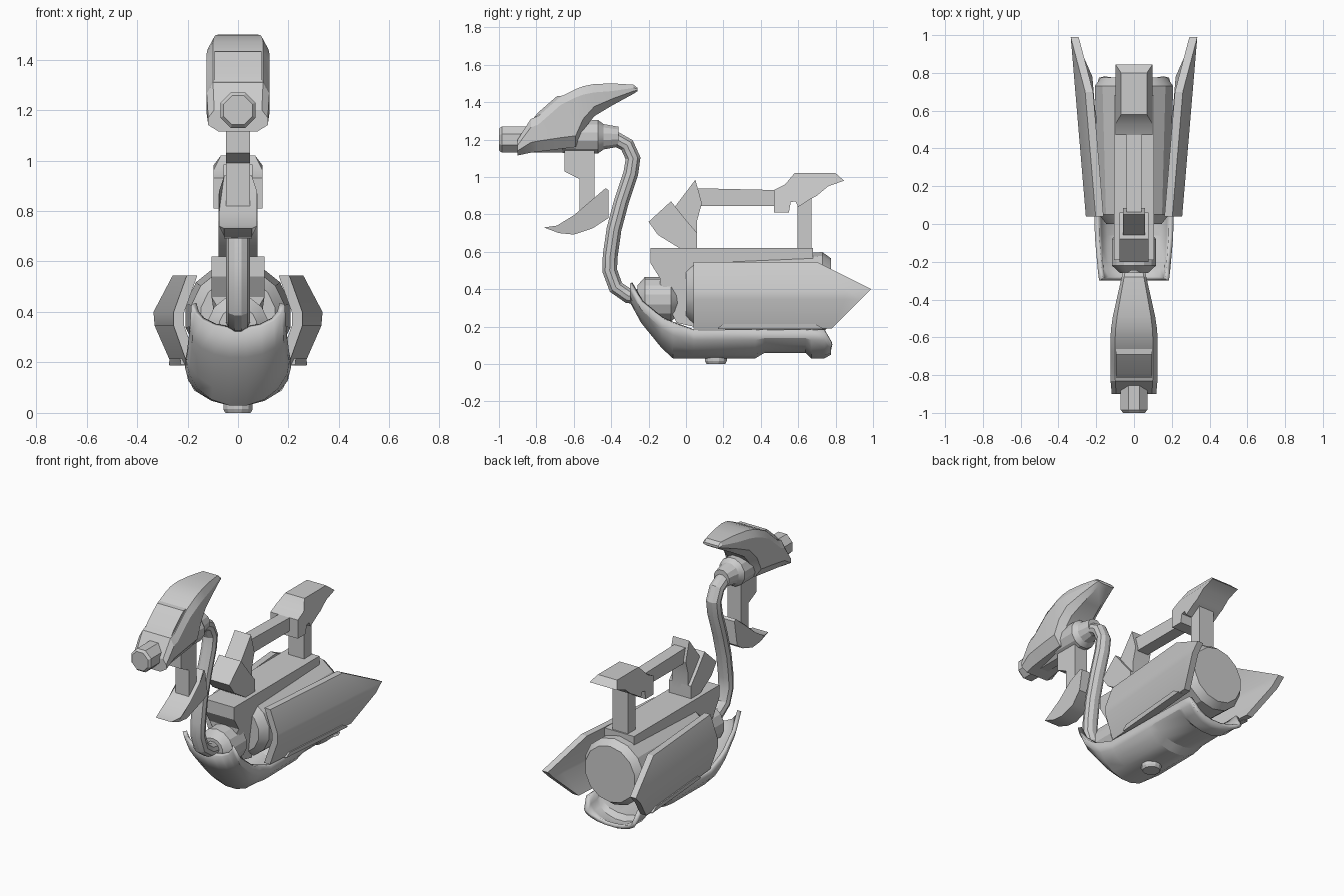
import bpy, bmesh, math
from mathutils import Vector

if "Cube" in bpy.data.objects:
    bpy.data.objects.remove(bpy.data.objects["Cube"])

grey = bpy.data.materials.new("metal_grey")
grey.diffuse_color = (0.6, 0.6, 0.6, 1)
grey.use_nodes = True
grey.node_tree.nodes["Principled BSDF"].inputs["Base Color"].default_value = grey.diffuse_color


def finish(name, bm):
    """Turn a bmesh into a named grey object."""
    bmesh.ops.recalc_face_normals(bm, faces=bm.faces)
    me = bpy.data.meshes.new(name)
    bm.to_mesh(me)
    bm.free()
    me.materials.append(grey)
    ob = bpy.data.objects.new(name, me)
    bpy.context.collection.objects.link(ob)
    return ob


def loft(name, rings, closed=True, caps=True):
    """Skin equal-length rings of points."""
    bm = bmesh.new()
    vs = [[bm.verts.new(p) for p in r] for r in rings]
    n = len(vs[0])
    for a, b in zip(vs, vs[1:]):
        for i in range(n if closed else n - 1):
            j = (i + 1) % n
            bm.faces.new((a[i], a[j], b[j], b[i]))
    if caps:
        bm.faces.new(vs[0])
        bm.faces.new(vs[-1])
    return finish(name, bm)


def slab(name, profile, width):
    """Side profile (y, z) spread across x; width is a number or a rule of (y, z)."""
    w = width if callable(width) else (lambda y, z: width)
    return loft(name, [[(s * w(y, z), y, z) for y, z in profile] for s in (-1, 1)])


def lathe(name, stations, zc, sides, vertical=False, yc=0):
    """Round part from (position, radius) stations along y, or along z."""
    rings = []
    for p, r in stations:
        ring = []
        for i in range(sides):
            a = (i + 0.5) * 2 * math.pi / sides
            c, s = r * math.cos(a), r * math.sin(a)
            ring.append((c, yc + s, p) if vertical else (c, p, zc + s))
        rings.append(ring)
    return loft(name, rings)


# Main body: tank, neck socket, spine
lathe("tank", [(0.0, 0.15), (0.05, 0.19), (0.73, 0.213), (0.775, 0.18)], 0.385, 14)
lathe("neck_socket", [(-0.26, 0.075), (-0.22, 0.12), (-0.08, 0.12), (-0.04, 0.08)], 0.345, 14)
slab("spine", [(-0.19, 0.62), (0.68, 0.62), (0.68, 0.54), (0.06, 0.54), (0.04, 0.2),
               (-0.05, 0.22), (-0.14, 0.4), (-0.14, 0.46), (-0.19, 0.54)],
     lambda y, z: 0.105 if z > 0.42 else 0.07)

# Open-topped hull: stations of y, half width, rim height, keel height
hull_rings = []
for y, w, zr, zb in [(-0.30, 0.185, 0.43, 0.33), (-0.24, 0.192, 0.33, 0.22),
                     (-0.13, 0.202, 0.245, 0.085), (-0.07, 0.207, 0.22, 0.03),
                     (0.04, 0.21, 0.18, 0.03), (0.37, 0.205, 0.18, 0.03),
                     (0.42, 0.205, 0.18, 0.06), (0.64, 0.2, 0.18, 0.06),
                     (0.67, 0.2, 0.18, 0.03), (0.74, 0.195, 0.18, 0.03),
                     (0.775, 0.185, 0.11, 0.05)]:
    hull_rings.append([(w * math.cos(i * math.pi / 9), y,
                        zr - (zr - zb) * min(1, 1.02 * math.sin(i * math.pi / 9))) for i in range(10)])
hull = loft("hull", hull_rings, closed=False, caps=False)
mod = hull.modifiers.new("thickness", 'SOLIDIFY')
mod.thickness = 0.025
mod.offset = -1
# keep the shell thickness on the inside of the U
if hull.data.polygons[4].normal.z > 0:
    mod.offset = 1
lathe("foot_knob", [(0, 0.052), (0.015, 0.06), (0.06, 0.06)], 0, 12, True, 0.16)

# Flared side panels with a bent cross-section
section = [(0.203, 0.545), (0.255, 0.40), (0.255, 0.345), (0.2, 0.19)]


def rear_y(z):
    if z > 0.5:
        return 0.7
    return 0.99 if z > 0.38 else (0.935 if z > 0.3 else 0.78)


def panel_x(x, y):
    return x + 0.08 * (y - 0.04) / 0.95


for side, label in ((-1, "left"), (1, "right")):
    bm = bmesh.new()
    # grid columns follow front, shoulder and tail edges
    cols = [lambda z: 0.04, lambda z: 0.7 if z > 0.5 else 0.85 if z > 0.3 else 0.74, rear_y]
    layers = []
    for t in (0, 0.042):
        layers.append([[bm.verts.new((side * (panel_x(x, f(z)) - t), f(z), z)) for x, z in section]
                       for f in cols])
    for L in layers:
        for c in range(2):
            for r in range(3):
                bm.faces.new((L[c][r], L[c][r + 1], L[c + 1][r + 1], L[c + 1][r]))
    border = [(0, r) for r in range(4)] + [(1, 3)] + [(2, r) for r in (3, 2, 1, 0)] + [(1, 0)]
    for (a, b), (c, d) in zip(border, border[1:] + border[:1]):
        bm.faces.new((layers[0][a][b], layers[0][c][d], layers[1][c][d], layers[1][a][b]))
    bmesh.ops.remove_doubles(bm, verts=bm.verts, dist=0.0001)
    finish(label + "_side_panel", bm)
    # Lower trim strip on the panel
    loft(label + "_panel_trim",
         [[(side * (panel_x(0.2, y) + dx), y, z) for dx, z in ((-0.02, 0.187), (0.012, 0.187),
                                                               (0.016, top), (-0.02, top))]
          for y, top in ((0.17, 0.192), (0.2, 0.215), (0.69, 0.215), (0.73, 0.192))])

# Carry handle: front grip block, upright, rail, post, rear cap
slab("handle_front_block", [(-0.2, 0.76), (-0.08, 0.87), (0.0, 0.77), (0.06, 0.7), (0.06, 0.61),
                            (-0.02, 0.61), (-0.15, 0.69)], 0.078)
slab("handle_upright", [(-0.06, 0.84), (0.05, 0.985), (0.085, 0.86), (0.06, 0.77), (0.06, 0.66), (-0.04, 0.72)],
     lambda y, z: 0.058)
slab("handle_rail", [(0.04, 0.94), (0.48, 0.93), (0.48, 0.845), (0.04, 0.845)], 0.04)
slab("handle_post", [(0.595, 0.6), (0.67, 0.6), (0.67, 0.92), (0.595, 0.92)], 0.055)
slab("handle_rear_cap", [(0.47, 0.81), (0.47, 0.93), (0.53, 0.96), (0.58, 1.02), (0.8, 1.02),
                         (0.845, 0.98), (0.76, 0.95), (0.7, 0.9), (0.67, 0.885), (0.6, 0.84),
                         (0.585, 0.87), (0.56, 0.865), (0.55, 0.81)],
     lambda y, z: 0.068 if z > 1 else 0.098)

# Curved neck tube
path = [Vector((0, y, z)) for y, z in [
    (-0.2, 0.35), (-0.31, 0.365), (-0.375, 0.41), (-0.408, 0.5), (-0.405, 0.58), (-0.385, 0.72),
    (-0.345, 0.87), (-0.295, 1.02), (-0.283, 1.1), (-0.315, 1.17), (-0.37, 1.2), (-0.45, 1.21)]]
rings = []
for i, p in enumerate(path):
    t = (path[min(i + 1, len(path) - 1)] - path[max(i - 1, 0)]).normalized()
    n = t.cross(Vector((1, 0, 0)))
    rings.append([p + 0.047 * math.cos(k * math.pi / 5) * Vector((1, 0, 0))
                  + 0.042 * math.sin(k * math.pi / 5) * n for k in range(10)])
loft("neck_tube", rings)

# Head: barrel, collar, cowl, window plate
lathe("barrel", [(-1, 0.062), (-0.985, 0.076), (-0.6, 0.076)], 1.2, 8)
lathe("head_collar", [(-0.66, 0.09), (-0.47, 0.092), (-0.44, 0.07), (-0.36, 0.055)], 1.215, 12)
cowl = []
for y, zb, zt, w in [(-0.9, 1.115, 1.2, 0.118), (-0.83, 1.13, 1.31, 0.124), (-0.79, 1.135, 1.325, 0.125),
                     (-0.67, 1.15, 1.43, 0.125), (-0.59, 1.16, 1.47, 0.124), (-0.55, 1.25, 1.485, 0.121),
                     (-0.49, 1.325, 1.497, 0.112), (-0.39, 1.385, 1.5, 0.09),
                     (-0.28, 1.445, 1.493, 0.065), (-0.258, 1.46, 1.475, 0.06)]:
    h = zt - zb
    lo, hi = min(0.06, 0.3 * h), min(0.045, 0.35 * h)
    half = [(0.65, zb), (1, zb + lo), (1, zt - hi), (0.8, zt)]
    cowl.append([(w * k, y, z) for k, z in half] + [(-w * k, y, z) for k, z in reversed(half)])
loft("head_cowl", cowl)
slab("window_plate", [(-0.815, 1.315), (-0.79, 1.345), (-0.69, 1.432), (-0.655, 1.435), (-0.66, 1.4)], 0.094)

# Hanging strut and lower fin
slab("strut", [(-0.65, 1.15), (-0.65, 1.03), (-0.57, 0.99), (-0.57, 0.76), (-0.49, 0.8), (-0.49, 1.16)], 0.048)
slab("lower_fin", [(-0.76, 0.73), (-0.69, 0.74), (-0.6, 0.795), (-0.5, 0.88), (-0.43, 0.94),
                   (-0.415, 0.93), (-0.415, 0.78), (-0.5, 0.725), (-0.6, 0.692), (-0.68, 0.7)],
     lambda y, z: 0.055 if z < 0.735 or z > 0.92 else 0.075)

# Smooth rounded surfaces, keep hard edges
bpy.ops.object.select_all(action='SELECT')
bpy.context.view_layer.objects.active = hull
bpy.ops.object.shade_smooth_by_angle(angle=math.radians(25))
